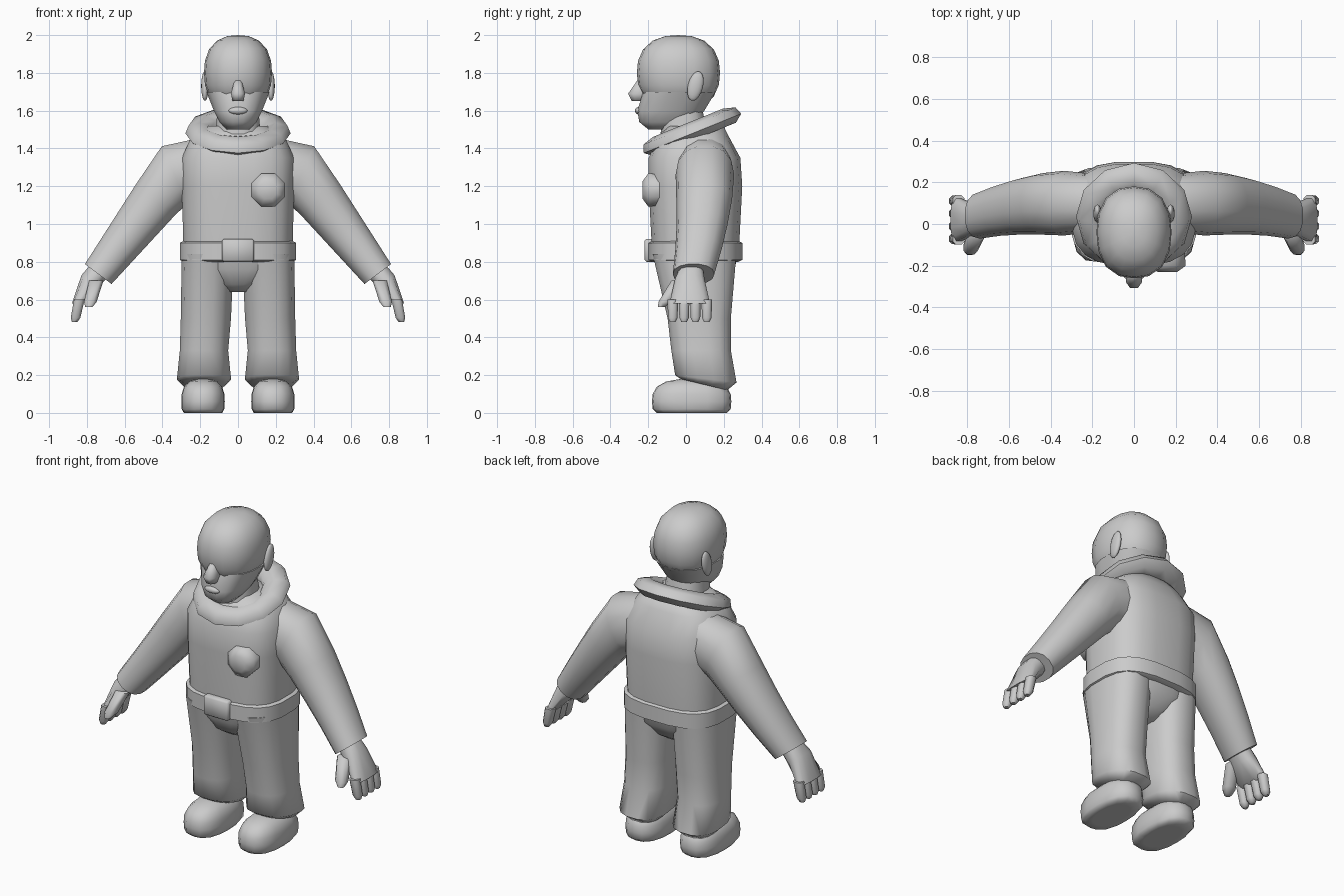
import bpy, bmesh, math
from mathutils import Vector, Matrix

if "Cube" in bpy.data.objects:
    bpy.data.objects.remove(bpy.data.objects["Cube"])

colour = (0.6, 0.6, 0.6, 1)
grey = bpy.data.materials.new("plain grey")
grey.use_nodes = True
grey.diffuse_color = colour
grey.node_tree.nodes["Principled BSDF"].inputs["Base Color"].default_value = colour


def finish(name, bm, angle=60, mirror=False):
    """Turn a bmesh into a smooth-shaded object, mirrored across x if asked."""
    bmesh.ops.recalc_face_normals(bm, faces=bm.faces)
    mesh = bpy.data.meshes.new(name)
    bm.to_mesh(mesh)
    bm.free()
    mesh.materials.append(grey)
    part = bpy.data.objects.new(name, mesh)
    bpy.context.collection.objects.link(part)
    if mirror:
        part.modifiers.new("mirror", 'MIRROR')
    bpy.ops.object.select_all(action='DESELECT')
    part.select_set(True)
    bpy.context.view_layer.objects.active = part
    bpy.ops.object.shade_smooth_by_angle(angle=math.radians(angle))


def section(centre, across, along, sides, power):
    """Points of a rounded-box cross-section spanned by two vectors."""
    for i in range(sides):
        angle = math.tau * (i + 0.5) / sides
        c, s = math.cos(angle), math.sin(angle)
        yield (Vector(centre) + Vector(across) * math.copysign(abs(c) ** power, c)
               + Vector(along) * math.copysign(abs(s) ** power, s))


def loft(name, rings, sides=16, power=0.8, angle=60, mirror=False):
    """Skin a list of (centre, across, along) sections and cap both ends."""
    bm = bmesh.new()
    loops = [[bm.verts.new(p) for p in section(*ring, sides, power)] for ring in rings]
    for low, high in zip(loops, loops[1:]):
        for i in range(sides):
            bm.faces.new((low[i - 1], low[i], high[i], high[i - 1]))
    bm.faces.new(loops[0])
    bm.faces.new(loops[-1])
    finish(name, bm, angle, mirror)


def level(z, half_width, front, back, x=0, drop=0):
    """Horizontal section between two y limits; drop lowers its back edge."""
    half_depth = (back - front) / 2
    return (x, (front + back) / 2, z), (half_width, 0, 0), (0, half_depth, -drop)


def taper(name, start, end, width, depth):
    """Mirrored finger-like limb that narrows to a blunt tip."""
    start, end = Vector(start), Vector(end)
    rings = [(start.lerp(end, t), (width * s, 0, 0), (0, depth * s, 0))
             for t, s in ((0, 1), (0.8, 0.9), (1, 0.5))]
    loft(name, rings, sides=8, mirror=True)


def ball(name, centre, size, fullness=2, floor=False, turn=0, mirror=False):
    """Ellipsoid; a fullness above two makes it boxier, floor flattens its base."""
    bm = bmesh.new()
    bmesh.ops.create_uvsphere(bm, u_segments=16, v_segments=10, radius=1)
    place = (Matrix.Translation(centre) @ Matrix.Rotation(turn, 4, 'X')
             @ Matrix.Diagonal((*size, 1)))
    for v in bm.verts:
        v.co /= sum(abs(c) ** fullness for c in v.co) ** (1 / fullness)
        v.co = place @ v.co
        if floor:
            v.co.z = max(v.co.z, 0)
    finish(name, bm, mirror=mirror)


# Head: full cranium, narrowing jaw, nose, lips, ears and neck
ball("cranium", (0, -0.04, 1.8), (0.18, 0.22, 0.2), fullness=2.4)
loft("jaw", [level(1.5, 0.06, -0.2, 0), level(1.54, 0.1, -0.25, 0.05),
             level(1.6, 0.13, -0.26, 0.1), level(1.7, 0.17, -0.23, 0.16)], angle=70)
loft("nose", [level(1.65, 0.03, -0.29, -0.2), level(1.69, 0.04, -0.31, -0.2),
              level(1.76, 0.02, -0.26, -0.2)], sides=8, angle=80)
ball("lips", (0, -0.25, 1.6), (0.05, 0.02, 0.02))
ball("ear", (0.175, 0.05, 1.73), (0.02, 0.04, 0.08), turn=-0.25, mirror=True)
loft("neck", [level(1.4, 0.13, -0.14, 0.13), level(1.6, 0.11, -0.13, 0.09)])

# Collar: flattened ring that rises toward the back
bm = bmesh.new()
tilt = (Matrix.Translation((0, 0.03, 1.49)) @ Matrix.Rotation(math.radians(22), 4, 'X'))
bmesh.ops.create_circle(bm, segments=7, radius=1)
for v in bm.verts:
    v.co = (0.2 + 0.08 * v.co.x, 0, 0.05 * v.co.y)
bmesh.ops.spin(bm, geom=bm.verts[:] + bm.edges[:], axis=(0, 0, 1),
               angle=math.tau, steps=12, use_merge=True)
bmesh.ops.remove_doubles(bm, verts=bm.verts, dist=0.001)
bm.transform(tilt)
finish("collar", bm)

# Suit body and hips
loft("torso", [level(0.82, 0.29, -0.18, 0.28), level(1.2, 0.3, -0.2, 0.3),
               level(1.35, 0.3, -0.2, 0.29), level(1.46, 0.25, -0.15, 0.23),
               level(1.52, 0.16, -0.1, 0.2)], sides=20, power=0.7)
loft("hips", [level(0.64, 0.06, -0.06, 0.14), level(0.68, 0.14, -0.12, 0.2),
              level(0.76, 0.27, -0.16, 0.26), level(0.86, 0.29, -0.18, 0.28)],
     sides=20, angle=70)

# Belt: the waist section swelling outward, with a bevelled buckle
loft("belt", [level(z, 0.29 + swell, -0.18 - swell, 0.28 + swell)
              for z, swell in ((0.8, 0), (0.81, 0.02), (0.9, 0.02), (0.91, 0))],
     sides=20, power=0.7, angle=40)
bm = bmesh.new()
bmesh.ops.create_cube(bm, size=1)
bm.transform(Matrix.Translation((0, -0.19, 0.86)) @ Matrix.Diagonal((0.17, 0.06, 0.12, 1)))
bmesh.ops.bevel(bm, geom=bm.edges[:], offset=0.01, segments=1, affect='EDGES')
finish("buckle", bm)

# Domed octagonal chest badge
loft("chest_badge", [((0.16, y, 1.18), (r, 0, 0), (0, 0, r))
                     for y, r in ((-0.14, 0.09), (-0.2, 0.095), (-0.23, 0.05))],
     sides=8, power=1)

# Trouser legs with a flared, sloping hem
loft("trouser_leg", [level(0.15, 0.11, -0.03, 0.22, 0.18, 0.03),
                     level(0.18, 0.145, -0.06, 0.27, 0.18, 0.02),
                     level(0.33, 0.13, -0.08, 0.24, 0.18),
                     level(0.5, 0.135, -0.1, 0.24, 0.17),
                     level(0.84, 0.14, -0.18, 0.27, 0.16)], mirror=True)

# Boots with flat soles
ball("boot", (0.185, 0.03, 0.06), (0.115, 0.21, 0.12), fullness=2.8, floor=True, mirror=True)

# Sleeves: two shoulder sections, then an even taper down to the cuff
shoulder, cuff = Vector((0.335, 0.1, 1.26)), Vector((0.74, 0.1, 0.735))
outward = Vector((0.8, 0, 0.6))
sleeve = [((0.2, 0.1, 1.29), (0, 0, 0.17), (0, 0.14, 0)),
          (shoulder, (0.07, 0, 0.155), (0, 0.155, 0))]
for step in range(1, 5):
    t = step / 4
    centre = shoulder.lerp(cuff, t) - Vector((0, 0.06 * t * t, 0))
    sleeve.append((centre, outward * (0.15 - 0.06 * t), (0, 0.16 - 0.05 * t, 0)))
loft("sleeve", sleeve, sides=14, power=0.9, mirror=True)

# Hands: palm, thumb and four evenly spaced fingers
loft("palm", [((0.72, 0.03, 0.77), (0.05, 0, 0.03), (0, 0.06, 0)),
              ((0.78, 0.02, 0.7), (0.05, 0, 0.03), (0, 0.08, 0)),
              ((0.85, 0.02, 0.58), (0.03, 0, 0), (0, 0.11, 0))], sides=12, mirror=True)
taper("thumb", (0.75, -0.04, 0.7), (0.79, -0.13, 0.56), 0.04, 0.04)
for i, finger in enumerate(("index", "middle", "ring", "little")):
    y = -0.07 + 0.06 * i
    taper(finger + "_finger", (0.84, y, 0.6), (0.865, y, 0.48), 0.03, 0.03)
